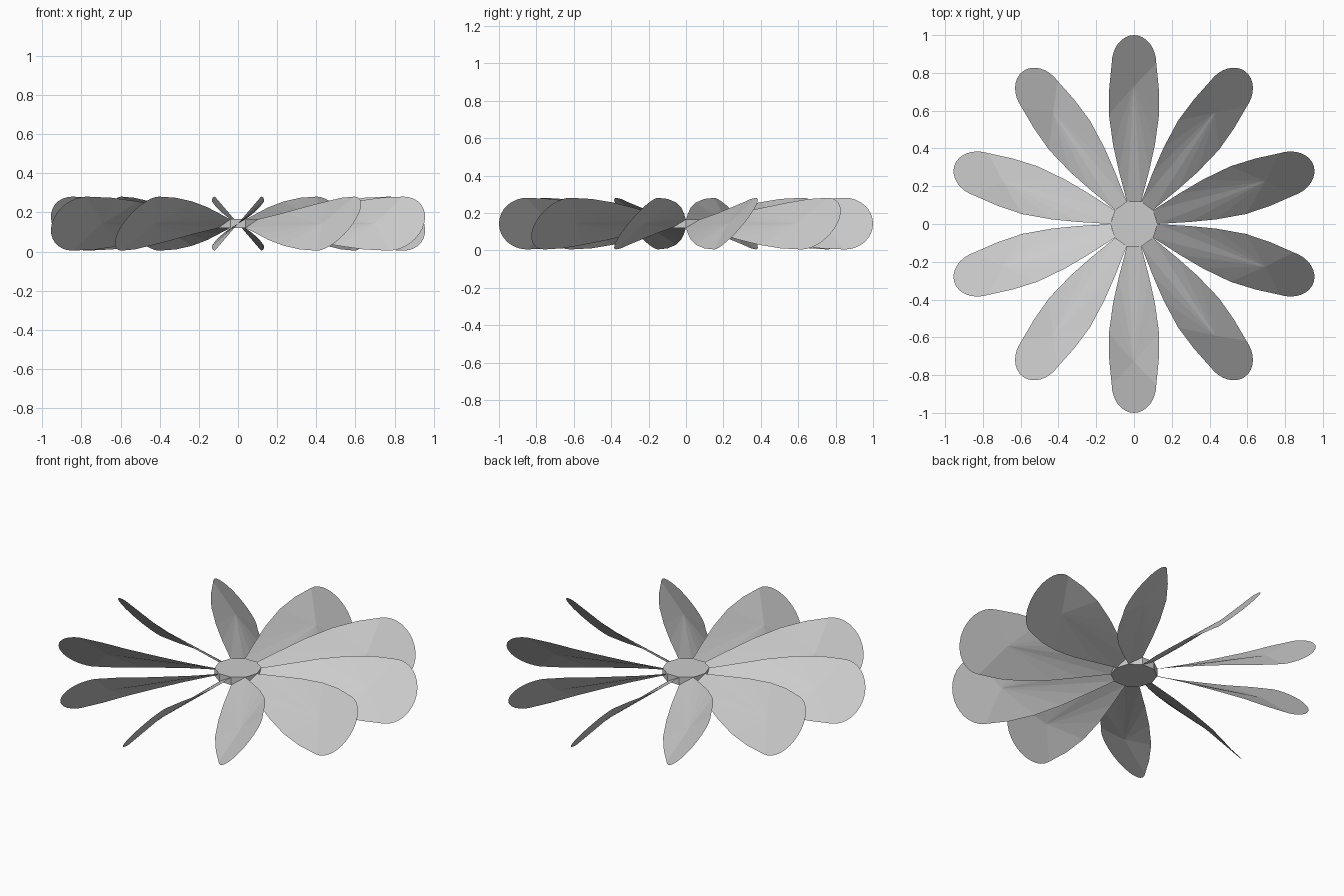
import bpy, bmesh, math
from mathutils import Matrix

if "Cube" in bpy.data.objects:
    bpy.data.objects.remove(bpy.data.objects["Cube"])

N = 10          # number of blades
ZC = 0.143      # mid height of the rotor
HUB_R = 0.125

# Half outline of a blade: (radius, tangential offset, height offset)
edge = [(0.119, 0.038, 0.022), (0.28, 0.080, 0.054), (0.42, 0.111, 0.084),
        (0.58, 0.133, 0.113), (0.72, 0.131, 0.132), (0.85, 0.118, 0.138)]
# Rounded tip
for i in range(1, 8):
    a = math.radians(90 * i / 8)
    edge.append((0.85 + 0.15 * math.sin(a), 0.118 * math.cos(a), 0.138 * math.cos(a)))


def finish(bm, name):
    me = bpy.data.meshes.new(name)
    bm.to_mesh(me)
    bm.free()
    ob = bpy.data.objects.new(name, me)
    bpy.context.collection.objects.link(ob)
    return ob


# Hub: thin ten-sided disc
bm = bmesh.new()
bmesh.ops.create_cone(bm, cap_ends=True, segments=N, radius1=HUB_R, radius2=HUB_R,
                      depth=0.046, matrix=Matrix.Translation((0, 0, ZC)))
bm.verts.ensure_lookup_table()
v = bm.verts[0].co
turn = -math.atan2(v.y, v.x)
bmesh.ops.rotate(bm, verts=bm.verts, cent=(0, 0, 0), matrix=Matrix.Rotation(turn, 3, 'Z'))
finish(bm, "hub")

# Blade: twisted sheet fanned around one inner point
bm = bmesh.new()
left = [bm.verts.new((r, t, h)) for r, t, h in edge]
right = [bm.verts.new((r, -t, -h)) for r, t, h in edge]
tip = bm.verts.new((1.0, 0, 0))
centre = bm.verts.new((0.73, 0, 0))
ring = right + [tip] + left[::-1]
for i, a in enumerate(ring):
    bm.faces.new((centre, a, ring[(i + 1) % len(ring)]))
blade = finish(bm, "blade_1")

# Ring of blades
for k in range(N):
    ob = blade
    if k:
        ob = bpy.data.objects.new(f"blade_{k + 1}", blade.data)
        bpy.context.collection.objects.link(ob)
    ob.location.z = ZC
    ob.rotation_euler.z = math.radians(18 + 36 * k)
